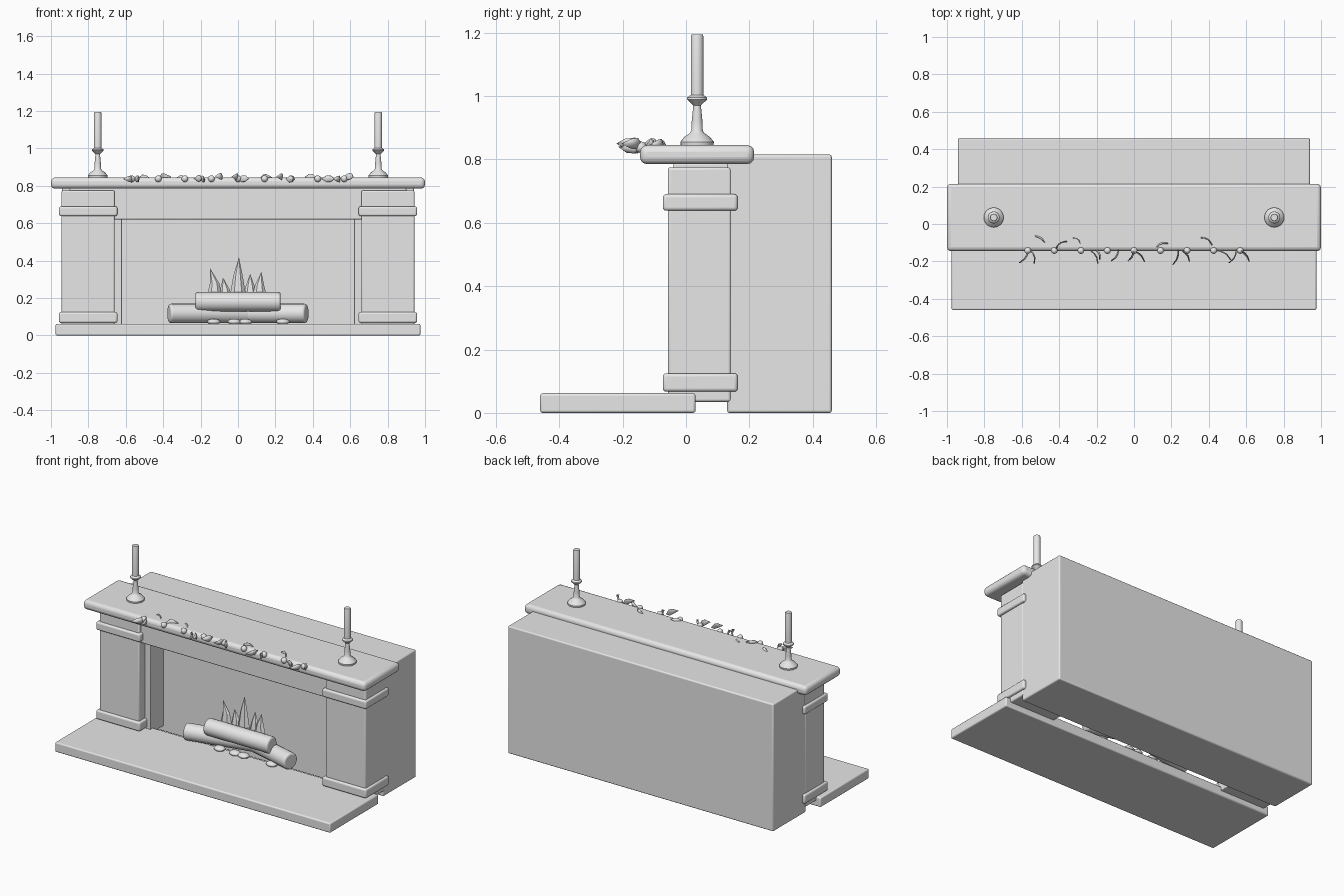
import bpy, bmesh, math, random
from mathutils import Vector, Matrix

random.seed(4)
if "Cube" in bpy.data.objects:
    bpy.data.objects.remove(bpy.data.objects["Cube"])

grey = bpy.data.materials.new("plain grey")
grey.use_nodes = True
grey.diffuse_color = (0.8, 0.8, 0.8, 1)
grey.node_tree.nodes["Principled BSDF"].inputs["Base Color"].default_value = grey.diffuse_color


def add(name, bm, loc=(0, 0, 0), rot=(0, 0, 0), bevel=0, segments=3, smooth=True):
    bmesh.ops.recalc_face_normals(bm, faces=bm.faces)
    mesh = bpy.data.meshes.new(name)
    bm.to_mesh(mesh)
    bm.free()
    mesh.materials.append(grey)
    ob = bpy.data.objects.new(name, mesh)
    bpy.context.collection.objects.link(ob)
    ob.location, ob.rotation_euler = loc, rot
    if bevel:
        mod = ob.modifiers.new("bevel", "BEVEL")
        mod.width, mod.segments = bevel, segments
        mod.limit_method = "ANGLE"
    if smooth:
        bpy.ops.object.select_all(action="DESELECT")
        bpy.context.view_layer.objects.active = ob
        ob.select_set(True)
        bpy.ops.object.shade_smooth_by_angle(angle=math.radians(35))
    return ob


def box(name, x, y, z, bevel=0.008):
    spans = (x, y, z)
    bm = bmesh.new()
    bmesh.ops.create_cube(bm, size=1)
    bmesh.ops.scale(bm, vec=[b - a for a, b in spans], verts=bm.verts)
    return add(name, bm, [(a + b) / 2 for a, b in spans], bevel=bevel)


def lathe(name, profile, loc, steps=24):
    bm = bmesh.new()
    verts = [bm.verts.new((r, 0, z)) for r, z in profile]
    edges = [bm.edges.new(pair) for pair in zip(verts, verts[1:])]
    bmesh.ops.spin(bm, geom=verts + edges, cent=(0, 0, 0), axis=(0, 0, 1),
                   angle=math.tau, steps=steps)
    bmesh.ops.remove_doubles(bm, verts=bm.verts, dist=0.0001)
    return add(name, bm, loc)


def log(name, loc, length, turn):
    bm = bmesh.new()
    bmesh.ops.create_cone(bm, cap_ends=True, segments=20, radius1=0.052,
                          radius2=0.052, depth=length)
    return add(name, bm, loc, (0, math.pi / 2, turn), bevel=0.012)


def ball(name, loc, size):
    bm = bmesh.new()
    bmesh.ops.create_uvsphere(bm, u_segments=16, v_segments=10, radius=1)
    bmesh.ops.scale(bm, vec=size, verts=bm.verts)
    return add(name, bm, loc)


# Main masonry
box("hearth", (-0.975, 0.975), (-0.46, 0.03), (0, 0.062))
box("chimney_block", (-0.94, 0.94), (0.13, 0.46), (0, 0.815))
box("frieze", (-0.9, 0.9), (-0.04, 0.135), (0.62, 0.79))
box("mantel_shelf", (-1, 1), (-0.145, 0.215), (0.785, 0.845), bevel=0.022)

# Pilasters, collars, jambs and candlesticks on both sides
stick = [(0, 0), (0.052, 0), (0.053, 0.01), (0.04, 0.026), (0.023, 0.038),
         (0.018, 0.045), (0.017, 0.075), (0.012, 0.125), (0.017, 0.13),
         (0.032, 0.144), (0.031, 0.15), (0.02, 0.158), (0, 0.158)]
candle = [(0, 0), (0.02, 0), (0.02, 0.186), (0.018, 0.192), (0, 0.192)]
for side, s in (("left", 1), ("right", -1)):
    def span(a, b):
        return tuple(sorted((s * a, s * b)))
    box(side + "_pilaster", span(0.66, 0.943), (-0.057, 0.142), (0.035, 0.775))
    box(side + "_upper_collar", span(0.645, 0.957), (-0.073, 0.163), (0.638, 0.69), 0.01)
    box(side + "_lower_collar", span(0.645, 0.957), (-0.073, 0.163), (0.067, 0.125), 0.01)
    box(side + "_jamb", span(0.62, 0.67), (0, 0.135), (0.035, 0.63), 0.004)
    lathe(side + "_candlestick", stick, (s * 0.75, 0.035, 0.845))
    lathe(side + "_candle", candle, (s * 0.75, 0.035, 1.002))

# Logs
log("left_log", (-0.15, 0.05, 0.118), 0.45, 0.22)
log("right_log", (0.15, 0.07, 0.118), 0.45, -0.27)
log("top_log", (0, 0.02, 0.18), 0.455, 0)

# Flames: narrow bulging spikes
for i, (x, top, lean) in enumerate([(-0.125, 0.36, -0.025), (-0.07, 0.31, -0.01),
                                    (0, 0.42, 0.005), (0.065, 0.33, 0), (0.115, 0.34, 0.01)]):
    bm = bmesh.new()
    base = 0.13
    rings = [(0, 0.02), (0.35, 0.04), (0.65, 0.025)]
    loops = []
    for t, r in rings:
        loops.append([bm.verts.new((r * math.cos(k * math.tau / 6),
                                    r * 0.6 * math.sin(k * math.tau / 6),
                                    t * (top - base))) for k in range(6)])
    tip = bm.verts.new((lean, 0, top - base))
    bm.faces.new(loops[0])
    for k in range(6):
        n = (k + 1) % 6
        for a, b in zip(loops, loops[1:]):
            bm.faces.new((a[k], a[n], b[n], b[k]))
        bm.faces.new((loops[-1][k], loops[-1][n], tip))
    add(f"flame_{i}", bm, (x, 0.06 + 0.02 * (i % 2), base), smooth=False)

# Embers
for i, x in enumerate((-0.13, -0.02, 0.04, 0.24)):
    ball(f"ember_{i}", (x, 0.0, 0.073), (0.036, 0.03, 0.016))

# Garland berries along the shelf edge
for i in range(9):
    ball(f"berry_{i}", ((i - 4) * 0.142, -0.142, 0.838), (0.018, 0.018, 0.018))

# Garland leaves: thin upright folded blades, from stem to tip
leaves = [(-0.56, -0.14, -0.61, -0.21), (-0.55, -0.14, -0.53, -0.21),
          (-0.53, -0.06, -0.47, -0.1), (-0.42, -0.13, -0.36, -0.09),
          (-0.33, -0.07, -0.28, -0.11), (-0.23, -0.14, -0.19, -0.21),
          (-0.2, -0.14, -0.18, -0.19), (-0.08, -0.14, -0.12, -0.2),
          (0, -0.14, -0.03, -0.2), (0, -0.14, 0.06, -0.2),
          (0.12, -0.12, 0.18, -0.1), (0.24, -0.14, 0.21, -0.22),
          (0.26, -0.14, 0.3, -0.2), (0.36, -0.07, 0.42, -0.11),
          (0.45, -0.14, 0.52, -0.19), (0.55, -0.14, 0.51, -0.21),
          (0.57, -0.14, 0.62, -0.2)]
for i, (x, y, tx, ty) in enumerate(leaves):
    along = Vector((tx - x, ty - y, 0))
    across = Vector((-along.y, along.x, 0)).normalized()
    up = (Vector((0, 0, 1)) + across * random.uniform(-0.3, 0.3)) * 0.02
    bm = bmesh.new()
    mid, low, high = [], [], []
    for t, w in ((0, 0.1), (0.3, 0.9), (0.6, 0.8), (1, 0.05)):
        p = along * t + across * 0.012 * math.sin(t * math.pi)
        mid.append(bm.verts.new(p))
        low.append(bm.verts.new(p - up * w - across * 0.004))
        high.append(bm.verts.new(p + up * w - across * 0.004))
    for k in range(3):
        bm.faces.new((low[k], low[k + 1], mid[k + 1], mid[k]))
        bm.faces.new((mid[k], mid[k + 1], high[k + 1], high[k]))
    leaf = add(f"leaf_{i}", bm, (x, y, 0.84 + random.uniform(-0.005, 0.012)))
    leaf.modifiers.new("thickness", "SOLIDIFY").thickness = 0.003
